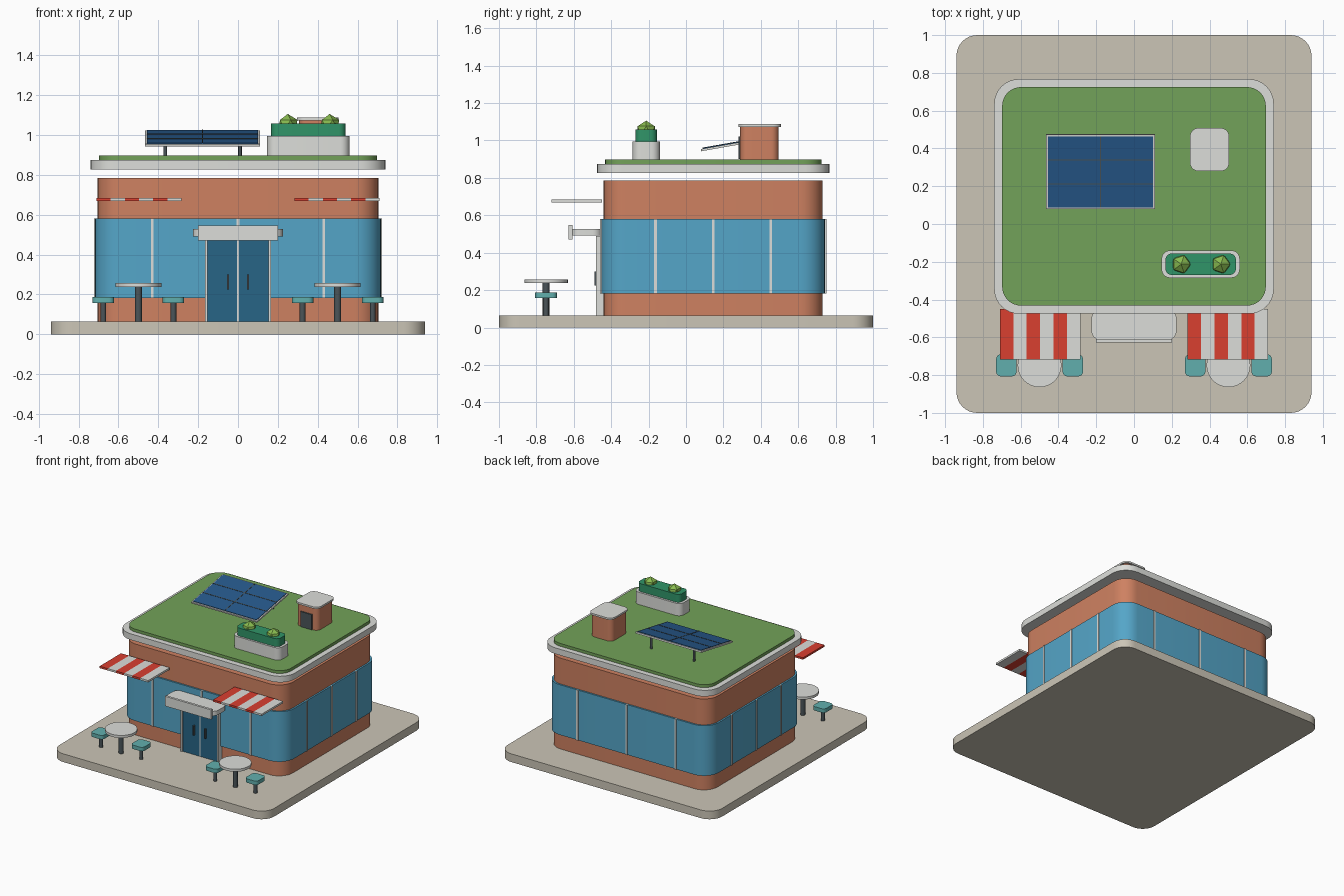
import bpy, bmesh, math
from mathutils import Matrix, Vector

if "Cube" in bpy.data.objects:
    bpy.data.objects.remove(bpy.data.objects["Cube"])

mats = {}
COLORS = {
    "paving": (0.60, 0.56, 0.47), "brick": (0.62, 0.22, 0.12), "glass": (0.09, 0.38, 0.58),
    "door_glass": (0.02, 0.13, 0.24), "grass": (0.17, 0.36, 0.10), "panel": (0.02, 0.10, 0.26),
    "hedge": (0.03, 0.30, 0.14), "bush": (0.25, 0.50, 0.08), "red": (0.70, 0.05, 0.03),
    "teal": (0.12, 0.43, 0.42), "dark": (0.07, 0.09, 0.10), "light": (0.72, 0.73, 0.70),
}


def finish(name, bm, color):
    bmesh.ops.recalc_face_normals(bm, faces=bm.faces)
    me = bpy.data.meshes.new(name)
    bm.to_mesh(me)
    bm.free()
    ob = bpy.data.objects.new(name, me)
    bpy.context.collection.objects.link(ob)
    if color not in mats:
        mats[color] = bpy.data.materials.new(color)
        mats[color].diffuse_color = (*COLORS[color], 1)
    me.materials.append(mats[color])
    return ob


def smooth(ob):
    bpy.ops.object.select_all(action='DESELECT')
    ob.select_set(True)
    bpy.context.view_layer.objects.active = ob
    bpy.ops.object.shade_smooth_by_angle(angle=math.radians(35))


def box(name, x0, x1, y0, y1, z0, z1, color):
    bm = bmesh.new()
    m = Matrix.Translation(((x0 + x1) / 2, (y0 + y1) / 2, (z0 + z1) / 2)) @ \
        Matrix.Diagonal((x1 - x0, y1 - y0, z1 - z0, 1))
    bmesh.ops.create_cube(bm, size=1, matrix=m)
    return finish(name, bm, color)


def slab(name, x0, x1, y0, y1, z0, z1, r, color, n=8):
    """Box with rounded vertical corners."""
    bm = bmesh.new()
    verts = []
    corners = [(x1 - r, y1 - r), (x0 + r, y1 - r), (x0 + r, y0 + r), (x1 - r, y0 + r)]
    for q, (cx, cy) in enumerate(corners):
        for i in range(n + 1):
            a = math.pi / 2 * (q + i / n)
            verts.append(bm.verts.new((cx + r * math.cos(a), cy + r * math.sin(a), z0)))
    face = bm.faces.new(verts)
    ext = bmesh.ops.extrude_face_region(bm, geom=[face], use_keep_orig=True)
    top = [v for v in ext["geom"] if isinstance(v, bmesh.types.BMVert)]
    bmesh.ops.translate(bm, verts=top, vec=(0, 0, z1 - z0))
    ob = finish(name, bm, color)
    smooth(ob)
    return ob


def cylinder(name, x, y, z0, z1, r, color, n=16):
    bm = bmesh.new()
    bmesh.ops.create_cone(bm, cap_ends=True, segments=n, radius1=r, radius2=r, depth=z1 - z0,
                          matrix=Matrix.Translation((x, y, (z0 + z1) / 2)))
    ob = finish(name, bm, color)
    smooth(ob)
    return ob


# Plinth, walls, window band, roof
slab("paving", -0.94, 0.94, -1, 1, 0, 0.065, 0.11, "paving")
slab("walls", -0.705, 0.705, -0.44, 0.73, 0.065, 0.785, 0.12, "brick")
slab("window_band", -0.718, 0.718, -0.453, 0.743, 0.183, 0.58, 0.13, "glass")
slab("roof_slab", -0.74, 0.74, -0.475, 0.767, 0.827, 0.875, 0.13, "light")
slab("roof_lawn", -0.698, 0.698, -0.432, 0.725, 0.875, 0.898, 0.10, "grass")

# Window mullions on all four sides
for x in (-0.43, 0, 0.43):
    box("front_mullion", x - 0.007, x + 0.007, -0.46, -0.44, 0.183, 0.58, "light")
    box("back_mullion", x - 0.007, x + 0.007, 0.73, 0.75, 0.183, 0.58, "light")
for s in (-1, 1):
    for y in (-0.163, 0.145, 0.453):
        xs = sorted((s * 0.705, s * 0.724))
        box("side_mullion", xs[0], xs[1], y - 0.007, y + 0.007, 0.183, 0.58, "light")

# Double door with frame and handles
for s in (-1, 1):
    a, b = sorted((s * 0.004, s * 0.155))
    box("door_leaf", a, b, -0.473, -0.44, 0.065, 0.48, "door_glass")
    a, b = sorted((s * 0.153, s * 0.166))
    box("door_jamb", a, b, -0.482, -0.44, 0.065, 0.49, "light")
    box("door_handle", s * 0.05 - 0.005, s * 0.05 + 0.005, -0.49, -0.472, 0.225, 0.30, "dark")
box("door_header", -0.166, 0.166, -0.482, -0.44, 0.475, 0.49, "light")
box("door_split", -0.004, 0.004, -0.475, -0.44, 0.065, 0.48, "light")

# Entrance canopy and blank sign board
slab("canopy", -0.225, 0.225, -0.615, -0.45, 0.492, 0.528, 0.05, "light")
box("sign_board", -0.202, 0.202, -0.627, -0.608, 0.47, 0.547, "light")

# Striped awnings
for x0 in (-0.71, 0.284):
    w = 0.426 / 6
    for i in range(6):
        box("awning_stripe", x0 + i * w, x0 + (i + 1) * w, -0.718, -0.45, 0.669, 0.684,
            "light" if i % 2 else "red")

# Tables and stools
for x in (-0.5, 0.5):
    cylinder("table_top", x, -0.748, 0.237, 0.257, 0.116, "light", 32)
    cylinder("table_post", x, -0.748, 0.065, 0.24, 0.018, "dark")
    for d in (-0.176, 0.176):
        slab("stool_seat", x + d - 0.054, x + d + 0.054, -0.807, -0.69, 0.157, 0.188, 0.025, "teal", 4)
        cylinder("stool_post", x + d, -0.748, 0.065, 0.16, 0.014, "dark")

# Solar panel: tilted frame, cells, dividers
tilt = Matrix.Translation((-0.178, 0.277, 0.985)) @ Matrix.Rotation(math.radians(10), 4, 'X')
parts = [box("panel_frame", -0.288, 0.288, -0.2, 0.2, -0.008, 0.004, "light"),
         box("panel_cells", -0.278, 0.278, -0.19, 0.19, 0, 0.008, "panel"),
         box("panel_divider", -0.003, 0.003, -0.19, 0.19, 0.004, 0.010, "dark")]
for y in (-0.065, 0.065):
    parts.append(box("panel_divider", -0.278, 0.278, y - 0.003, y + 0.003, 0.004, 0.010, "dark"))
for ob in parts:
    ob.data.transform(tilt)
for x in (-0.365, 0.01):
    cylinder("panel_post", x, 0.42, 0.895, 1.005, 0.009, "dark", 12)

# Roof access hut
slab("roof_hut", 0.305, 0.495, 0.29, 0.495, 0.895, 1.075, 0.04, "brick")
slab("hut_cap", 0.296, 0.504, 0.28, 0.508, 1.073, 1.087, 0.045, "light")
box("hut_door", 0.35, 0.45, 0.28, 0.30, 0.90, 1.02, "dark")

# Planter with hedge and low-poly bushes
slab("planter", 0.146, 0.56, -0.285, -0.14, 0.895, 0.995, 0.045, "light")
slab("hedge", 0.166, 0.54, -0.27, -0.156, 0.99, 1.058, 0.035, "hedge")
for x in (0.25, 0.46):
    bm = bmesh.new()
    bmesh.ops.create_icosphere(bm, subdivisions=1, radius=0.054,
                               matrix=Matrix.Translation((x, -0.213, 1.052)))
    finish("bush", bm, "bush")

for m in bpy.data.materials:
    if m.users and not m.is_grease_pencil:
        m.use_nodes = True
        m.node_tree.nodes["Principled BSDF"].inputs["Base Color"].default_value = m.diffuse_color
